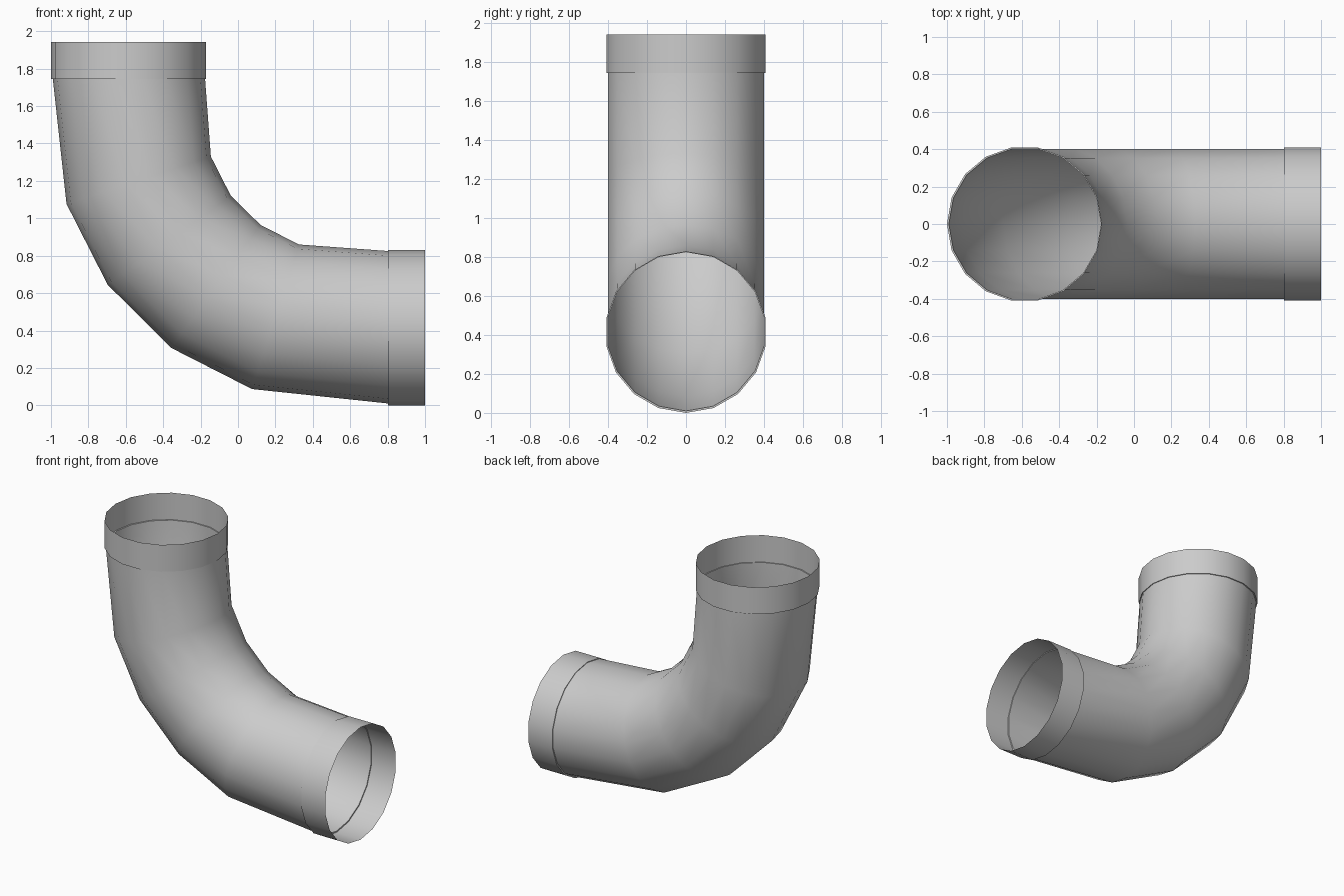
import bpy, bmesh, math
from mathutils import Vector

if "Cube" in bpy.data.objects:
    bpy.data.objects.remove(bpy.data.objects["Cube"])

SIDES = 18
HALF_WIDTH = 0.408

grey = bpy.data.materials.new("pipe grey")
grey.diffuse_color = (0.6, 0.6, 0.6, 1)
grey.use_nodes = True
grey.node_tree.nodes["Principled BSDF"].inputs["Base Color"].default_value = grey.diffuse_color


def loft(name, rings):
    """Open tube through rings given as (outer x, outer z, inner x, inner z)."""
    bm = bmesh.new()
    loops = []
    for ox, oz, ix, iz in rings:
        outer, inner = Vector((ox, 0, oz)), Vector((ix, 0, iz))
        centre, radial = (outer + inner) / 2, (inner - outer) / 2
        across = Vector((0, radial.length, 0))
        loop = []
        for i in range(SIDES):
            a = 2 * math.pi * i / SIDES
            loop.append(bm.verts.new(centre + radial * math.cos(a) + across * math.sin(a)))
        loops.append(loop)
    for lo, hi in zip(loops, loops[1:]):
        for i in range(SIDES):
            j = (i + 1) % SIDES
            bm.faces.new((lo[i], lo[j], hi[j], hi[i]))
    # point all faces outward, away from the first ring's centre
    bm.normal_update()
    mid = sum((v.co for v in loops[-1]), Vector()) / SIDES
    face = bm.faces[:][-1]
    if face.normal.dot(face.calc_center_median() - mid) < 0:
        bmesh.ops.reverse_faces(bm, faces=bm.faces[:])
    mesh = bpy.data.meshes.new(name)
    bm.to_mesh(mesh)
    bm.free()
    mesh.materials.append(grey)
    obj = bpy.data.objects.new(name, mesh)
    bpy.context.collection.objects.link(obj)
    bpy.ops.object.select_all(action='DESELECT')
    obj.select_set(True)
    bpy.context.view_layer.objects.active = obj
    bpy.ops.object.shade_smooth_by_angle(angle=math.radians(35))
    return obj


# Curved pipe body
top_end = (-0.99, 1.745, -0.176, 1.745)
side_end = (0.803, 0.01, 0.803, 0.825)
loft("elbow_pipe", [
    top_end,
    (-0.917, 1.077, -0.145, 1.33),
    (-0.697, 0.645, -0.038, 1.12),
    (-0.357, 0.307, 0.12, 0.965),
    (0.075, 0.087, 0.325, 0.86),
    side_end,
])

# Slightly wider collars, each with a small step where it meets the pipe
loft("top_collar", [
    top_end,
    (-1.0, 1.745, -0.17, 1.745),
    (-1.0, 1.943, -0.17, 1.943),
])
loft("side_collar", [
    side_end,
    (0.803, 0.0, 0.803, 0.83),
    (1.0, 0.0, 1.0, 0.83),
])
